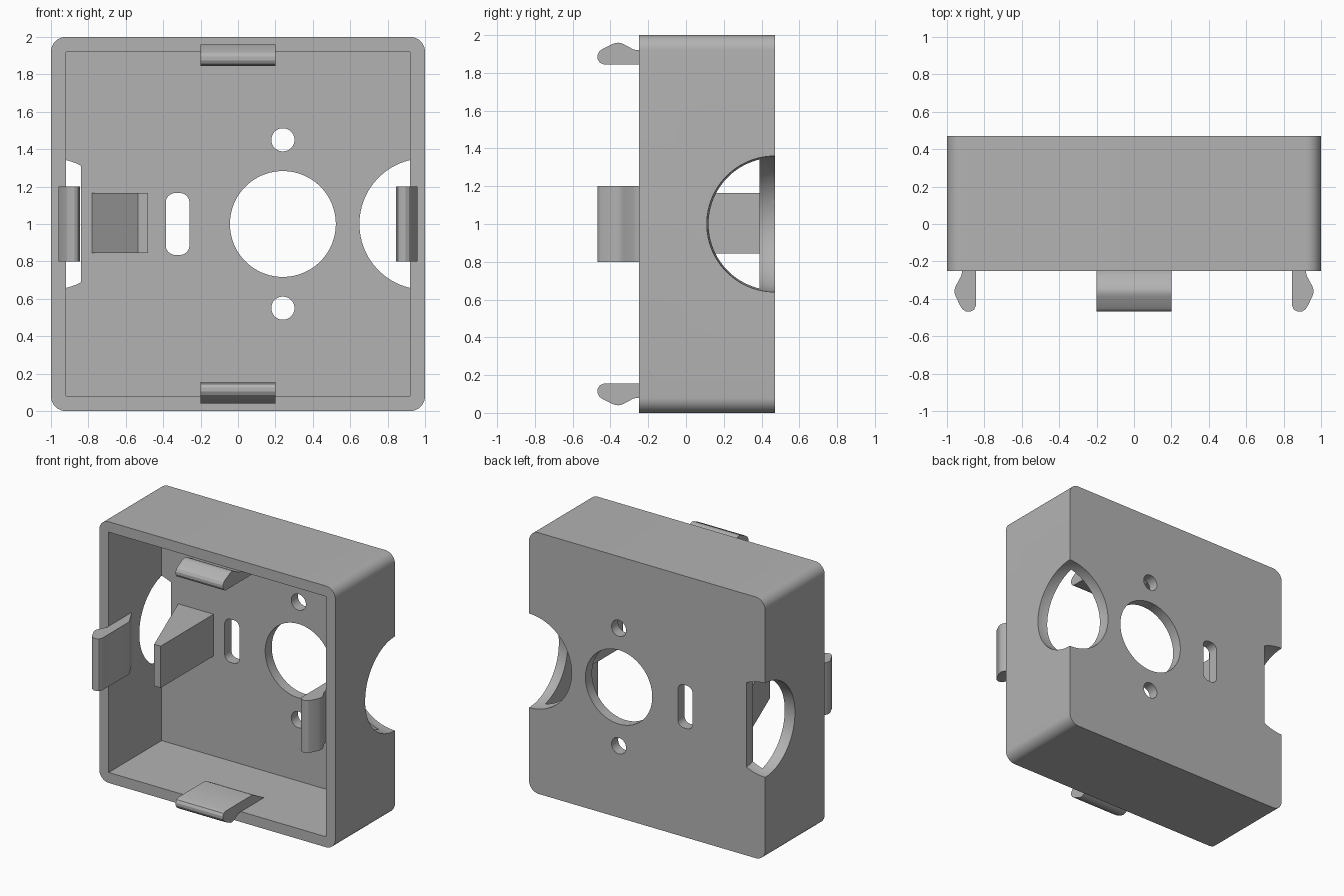
import bpy, bmesh
from math import sin, cos, pi, radians
from mathutils import Matrix, Vector

cube = bpy.data.objects.get("Cube")
if cube:
    bpy.data.objects.remove(cube, do_unlink=True)

GREY = (0.45, 0.45, 0.45, 1.0)
mat = bpy.data.materials.new("plain grey")
mat.use_nodes = True
mat.diffuse_color = GREY
mat.node_tree.nodes["Principled BSDF"].inputs["Base Color"].default_value = GREY

FRONT, BACK, PLATE = -0.25, 0.47, 0.39   # depth of rim, back and back plate
WALL = 0.08
MID = Vector((0, 0, 1))


def add_object(name, bm):
    bmesh.ops.recalc_face_normals(bm, faces=bm.faces)
    mesh = bpy.data.meshes.new(name)
    bm.to_mesh(mesh)
    bm.free()
    mesh.materials.append(mat)
    ob = bpy.data.objects.new(name, mesh)
    bpy.context.collection.objects.link(ob)
    return ob


def prism(name, points, offset):
    """Closed outline of 3D points, extruded along offset."""
    bm = bmesh.new()
    face = bm.faces.new([bm.verts.new(p) for p in points])
    ext = bmesh.ops.extrude_face_region(bm, geom=[face])
    verts = [g for g in ext["geom"] if isinstance(g, bmesh.types.BMVert)]
    bmesh.ops.translate(bm, verts=verts, vec=offset)
    return add_object(name, bm)


def round_rect(cx, cz, hx, hz, r, y, steps=10):
    """Rounded rectangle in the x-z plane at depth y."""
    pts = []
    for q, (sx, sz) in enumerate([(1, 1), (-1, 1), (-1, -1), (1, -1)]):
        for i in range(steps + 1):
            a = (q + i / steps) * pi / 2
            pts.append((cx + sx * (hx - r) + r * cos(a), y,
                        cz + sz * (hz - r) + r * sin(a)))
    return pts


def circle(cx, cz, r, y, n=64):
    return [(cx + r * cos(2 * pi * i / n), y, cz + r * sin(2 * pi * i / n))
            for i in range(n)]


def cut(ob, cutters):
    for c in cutters:
        c.hide_render = True
        mod = ob.modifiers.new(c.name, 'BOOLEAN')
        mod.operation = 'DIFFERENCE'
        mod.solver = 'EXACT'
        mod.object = c
    deps = bpy.context.evaluated_depsgraph_get()
    mesh = bpy.data.meshes.new_from_object(ob.evaluated_get(deps))
    ob.modifiers.clear()
    ob.data = mesh
    for c in cutters:
        bpy.data.objects.remove(c, do_unlink=True)


def smooth(ob):
    bpy.ops.object.select_all(action='DESELECT')
    ob.select_set(True)
    bpy.context.view_layer.objects.active = ob
    bpy.ops.object.shade_smooth_by_angle(angle=radians(25))


# Open-fronted box with rounded outer corners
box = prism("box_shell", round_rect(0, 1, 1, 1, WALL, FRONT), (0, BACK - FRONT, 0))
h = 1 - WALL
cavity = prism("cavity_cutter",
               [(x, FRONT - 0.1, 1 + z) for x, z in ((-h, -h), (h, -h), (h, h), (-h, h))],
               (0, PLATE - FRONT + 0.1, 0))

# Holes through the back plate
through = (0, 0.3, 0)
holes = [
    prism("large_hole_cutter", circle(0.24, 1, 0.283, 0.3, 96), through),
    prism("upper_screw_cutter", circle(0.24, 1.45, 0.062, 0.3, 32), through),
    prism("lower_screw_cutter", circle(0.24, 0.55, 0.062, 0.3, 32), through),
    prism("slot_cutter", round_rect(-0.323, 1, 0.063, 0.165, 0.05, 0.3), through),
]


# Ball-shaped openings on the two back side edges; one stops short of the wedge
def ball_cutter(name, side, limit=None):
    bm = bmesh.new()
    bmesh.ops.create_uvsphere(bm, u_segments=96, v_segments=48, radius=0.36)
    bmesh.ops.translate(bm, verts=bm.verts, vec=(side, BACK, 1))
    if limit is not None:
        res = bmesh.ops.bisect_plane(bm, geom=bm.verts[:] + bm.edges[:] + bm.faces[:],
                                     plane_co=(limit, 0, 0), plane_no=(1, 0, 0),
                                     clear_outer=True)
        rim = [g for g in res["geom_cut"] if isinstance(g, bmesh.types.BMEdge)]
        bmesh.ops.edgeloop_fill(bm, edges=rim)
    return add_object(name, bm)


balls = [ball_cutter("left_ball_cutter", 1),
         ball_cutter("right_ball_cutter", -1, -0.84)]
cut(box, [cavity] + holes + balls)
smooth(box)

# Wedge-shaped support standing on the back plate
prism("wedge_support",
      [(x, y, 0.845) for x, y in ((-0.78, PLATE), (-0.535, FRONT),
                                  (-0.48, FRONT), (-0.48, PLATE))],
      (0, 0, 0.32))

# Four snap clips around the rim: depth and distance from the centre
CLIP = [(-0.11, 0.845), (0.03, 0.92), (-0.26, 0.92), (-0.28, 0.925),
        (-0.33, 0.952), (-0.345, 0.958), (-0.36, 0.96), (-0.375, 0.958),
        (-0.39, 0.952), (-0.44, 0.928), (-0.458, 0.915), (-0.469, 0.895),
        (-0.469, 0.875), (-0.458, 0.855), (-0.435, 0.845)]
for i, name in enumerate(["top_clip", "left_clip", "bottom_clip", "right_clip"]):
    turn = Matrix.Rotation(i * pi / 2, 3, 'Y')
    pts = [MID + turn @ Vector((-0.2, y, r)) for y, r in CLIP]
    smooth(prism(name, pts, turn @ Vector((0.4, 0, 0))))
